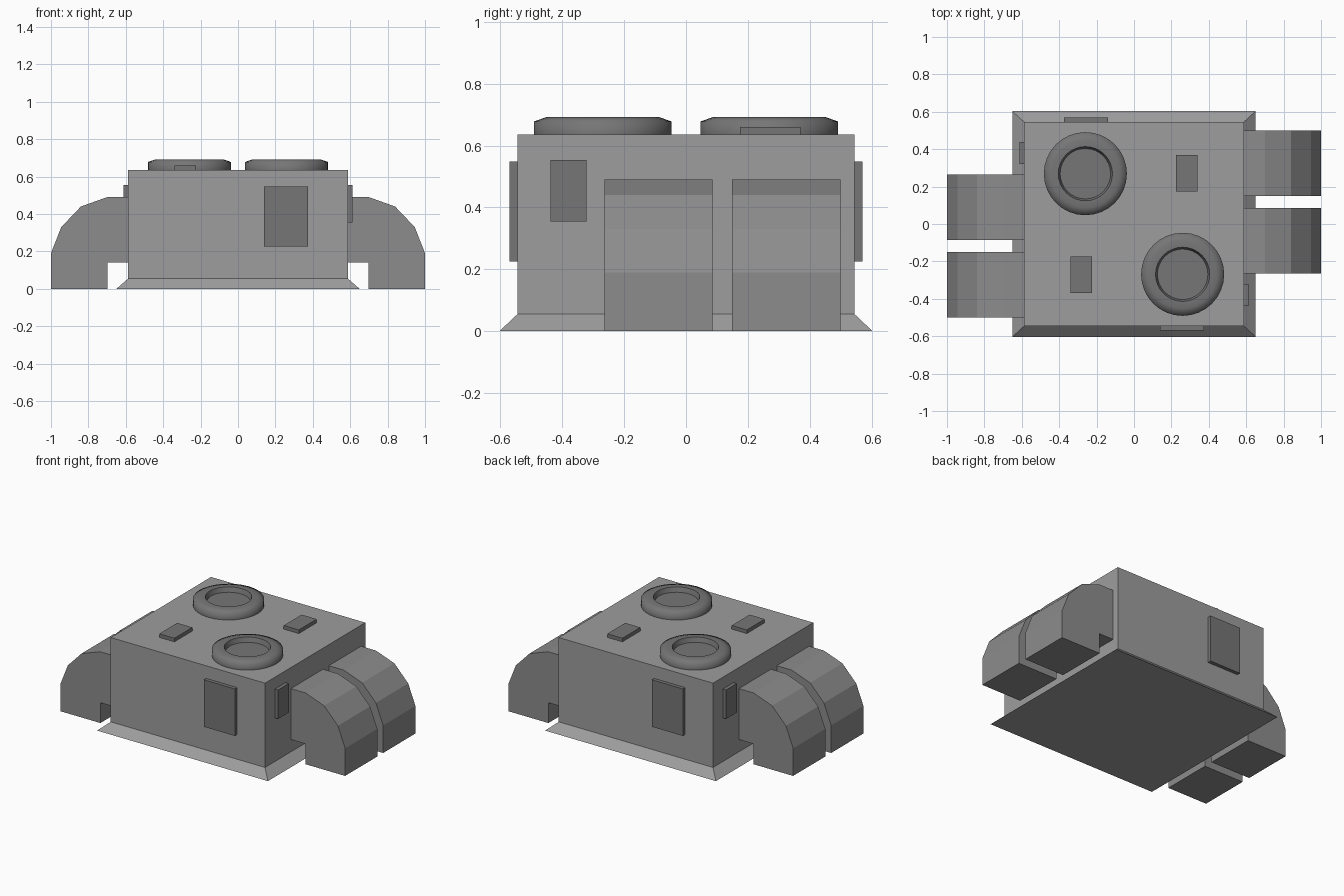
import bpy, bmesh
from math import cos, sin, pi

if "Cube" in bpy.data.objects:
    bpy.data.objects.remove(bpy.data.objects["Cube"])


def material(name, v):
    m = bpy.data.materials.new(name)
    m.diffuse_color = (v, v, v, 1)
    m.use_nodes = True
    m.node_tree.nodes["Principled BSDF"].inputs["Base Color"].default_value = m.diffuse_color
    return m


BODY = material("body_grey", 0.34)
MID = material("mid_grey", 0.265)
DARK = material("dark_grey", 0.18)


def loft(name, loops, mat):
    """Bridge matching vertex loops and cap both ends."""
    bm = bmesh.new()
    rows = [[bm.verts.new(p) for p in loop] for loop in loops]
    for a, b in zip(rows, rows[1:]):
        for i in range(len(a)):
            j = (i + 1) % len(a)
            bm.faces.new((a[i], a[j], b[j], b[i]))
    bm.faces.new(rows[0][::-1])
    bm.faces.new(rows[-1])
    bmesh.ops.recalc_face_normals(bm, faces=bm.faces)
    me = bpy.data.meshes.new(name)
    bm.to_mesh(me)
    bm.free()
    me.materials.append(mat)
    ob = bpy.data.objects.new(name, me)
    bpy.context.collection.objects.link(ob)
    return ob


def rect(x0, x1, y0, y1, z):
    return [(x0, y0, z), (x1, y0, z), (x1, y1, z), (x0, y1, z)]


def box(name, x, y, z, mat):
    return loft(name, [rect(*x, *y, z[0]), rect(*x, *y, z[1])], mat)


def circle(r, z, n=32):
    return [(0.26 + r * cos(2 * pi * i / n), -0.269 + r * sin(2 * pi * i / n), z)
            for i in range(n)]


# Housing with flared base skirt
loft("housing", [rect(-0.65, 0.65, -0.603, 0.603, 0),
                 rect(-0.587, 0.587, -0.545, 0.545, 0.055),
                 rect(-0.587, 0.587, -0.545, 0.545, 0.635)], BODY)

parts = []

# Two bent ducts on the right side
duct = [(0.587, 0.49), (0.70, 0.49), (0.84, 0.44), (0.945, 0.33), (1.0, 0.19),
        (1.0, 0), (0.697, 0), (0.697, 0.14), (0.587, 0.14)]
for y0, y1 in ((-0.264, 0.086), (0.149, 0.50)):
    parts.append(loft("side_duct", [[(x, y, z) for x, z in duct] for y in (y0, y1)], MID))

# Raised hatch ring with recessed floor
ring = loft("fan_ring", [circle(r, z) for r, z in (
    (0.222, 0.635), (0.222, 0.678), (0.182, 0.692), (0.145, 0.692), (0.135, 0.66))], DARK)
bpy.context.view_layer.objects.active = ring
ring.select_set(True)
bpy.ops.object.shade_smooth_by_angle(angle=1.25)
ring.select_set(False)
parts.append(ring)

# Small cover panels on front, side and top
parts.append(box("front_panel", (0.14, 0.375), (-0.57, -0.545), (0.225, 0.548), DARK))
parts.append(box("side_panel", (0.587, 0.612), (-0.438, -0.321), (0.355, 0.554), DARK))
parts.append(box("top_panel", (0.225, 0.34), (0.175, 0.37), (0.635, 0.66), DARK))

# Every part repeats half a turn around the centre
for ob in parts:
    twin = ob.copy()
    twin.name = ob.name + "_opposite"
    twin.rotation_euler.z = pi
    bpy.context.collection.objects.link(twin)
